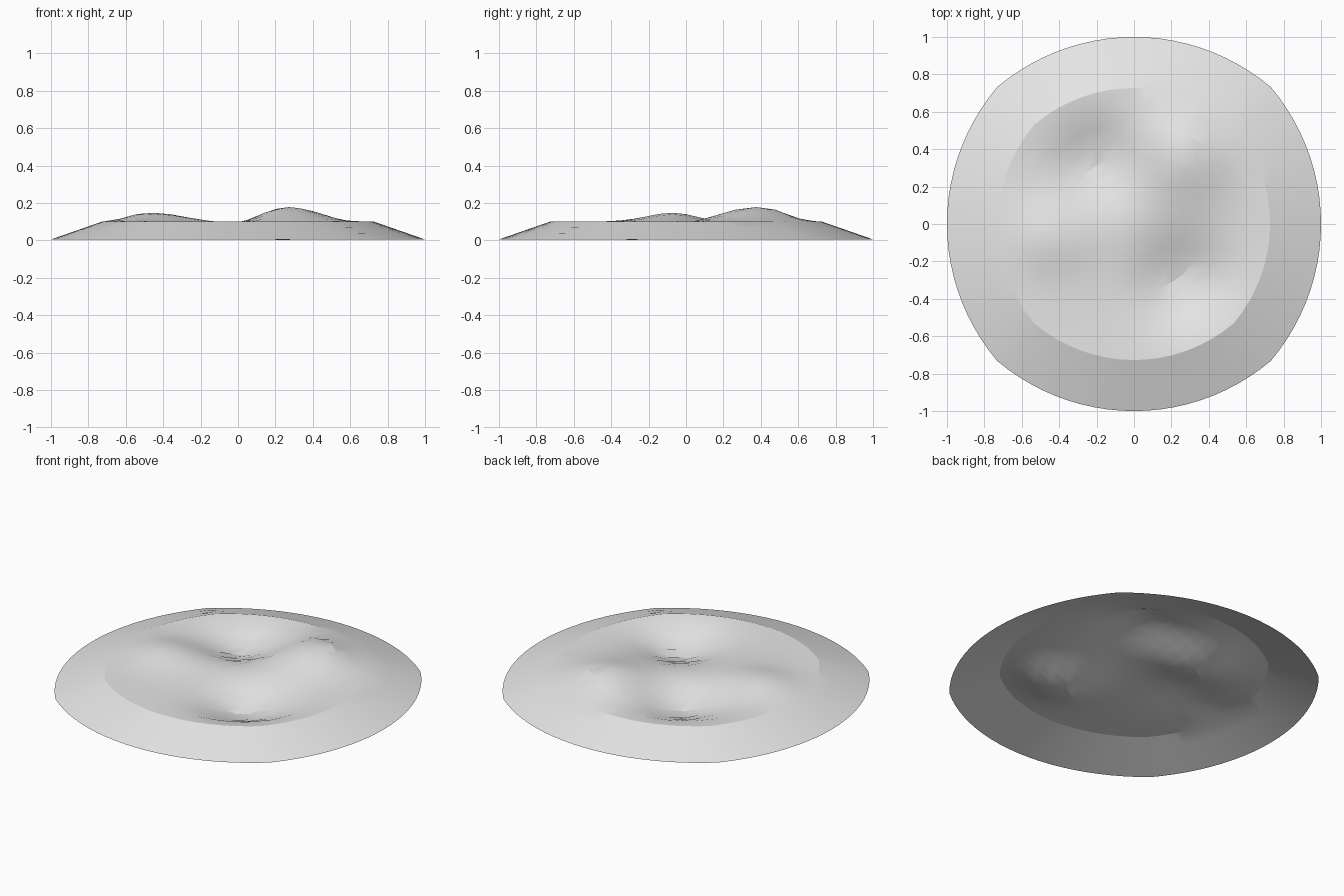
import bpy, bmesh, math

default = bpy.data.objects.get("Cube")
if default:
    bpy.data.objects.remove(default, do_unlink=True)

RIM_Z, PLATEAU_Z = 0.005, 0.1
RINGS, PLATEAU_RING = 11, 8

# Hills and hollows: centre x, centre y, width x, width y, height
BUMPS = [
    (0.27, 0.37, 0.16, 0.17, 0.079),
    (-0.45, -0.07, 0.16, 0.14, 0.048),
    (0.25, -0.30, 0.17, 0.16, -0.102),
    (-0.20, 0.33, 0.16, 0.15, -0.085),
]


def make_material(name, colour):
    mat = bpy.data.materials.new(name)
    mat.use_nodes = True
    mat.diffuse_color = colour
    mat.node_tree.nodes["Principled BSDF"].inputs["Base Color"].default_value = colour
    return mat


def round_off(u, v):
    """Wrap a square grid point onto a disc with slight corners."""
    ring = max(abs(u), abs(v))
    if ring < 1e-6:
        return 0.0, 0.0, 0.0
    corner = min(abs(u), abs(v)) / ring
    angle = corner * math.pi / 4
    radius = ring * (1 + 0.035 * corner ** 2)
    near, far = radius * math.cos(angle), radius * math.sin(angle)
    x, y = (near, far) if abs(u) >= abs(v) else (far, near)
    return math.copysign(x, u), math.copysign(y, v), ring


def ground_height(x, y, ring):
    edge = PLATEAU_RING / RINGS
    if ring > edge + 1e-4:
        return PLATEAU_Z + (RIM_Z - PLATEAU_Z) * (ring - edge) / (1 - edge)
    # Bumps fade out towards the plateau edge
    fade = min(1, (edge - ring) / 0.15)
    z = PLATEAU_Z
    for cx, cy, wx, wy, h in BUMPS:
        z += fade * h * math.exp(-((x - cx) / wx) ** 2 / 2 - ((y - cy) / wy) ** 2 / 2)
    return max(z, 0)


# Terrain sheet: sloped skirt around a bumpy plateau
bm = bmesh.new()
bmesh.ops.create_grid(bm, x_segments=2 * RINGS, y_segments=2 * RINGS, size=1)
for vert in bm.verts:
    x, y, ring = round_off(vert.co.x, vert.co.y)
    vert.co = (x, y, ground_height(x, y, ring))
mesh = bpy.data.meshes.new("terrain_mound")
bm.to_mesh(mesh)
bm.free()
mound = bpy.data.objects.new("terrain_mound", mesh)
bpy.context.collection.objects.link(mound)
mesh.materials.append(make_material("pale_grey", (0.8, 0.8, 0.8, 1)))

bpy.context.view_layer.objects.active = mound
mound.select_set(True)
bpy.ops.object.shade_smooth_by_angle(angle=math.radians(16))
